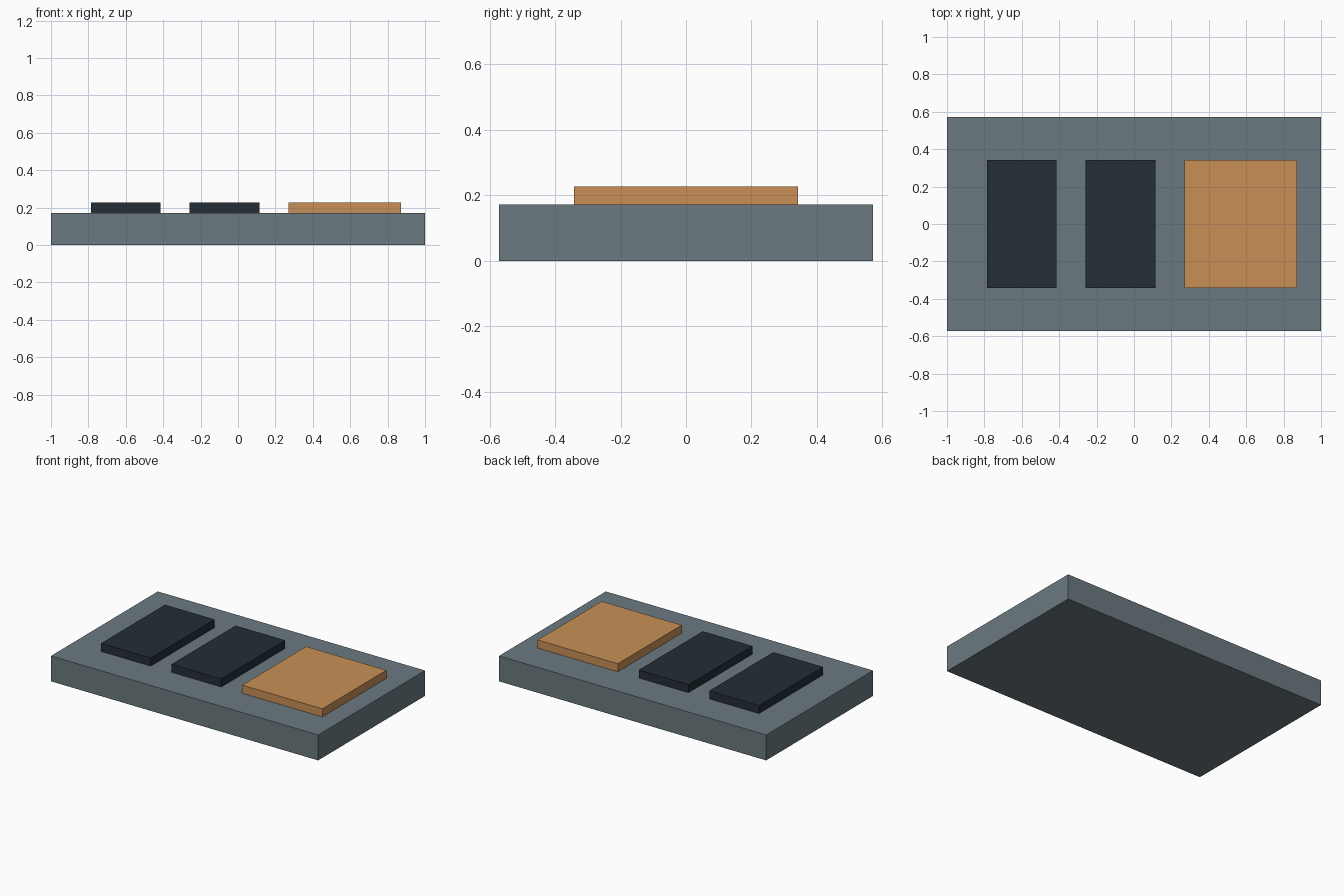
import bpy

# Remove the default cube
cube = bpy.data.objects.get("Cube")
if cube:
    bpy.data.objects.remove(cube, do_unlink=True)


def make_material(name, rgb):
    mat = bpy.data.materials.new(name)
    mat.use_nodes = True
    color = (*rgb, 1.0)
    mat.diffuse_color = color
    mat.node_tree.nodes["Principled BSDF"].inputs["Base Color"].default_value = color
    return mat


def make_block(name, center_x, width, depth, bottom, top, mat):
    bpy.ops.mesh.primitive_cube_add(size=1, location=(center_x, 0, (bottom + top) / 2))
    block = bpy.context.object
    block.name = name
    block.scale = (width, depth, top - bottom)
    bpy.ops.object.transform_apply(location=False, rotation=False, scale=True)
    block.data.materials.append(mat)
    return block


slate = make_material("slate_grey", (0.147, 0.195, 0.216))
navy = make_material("dark_navy", (0.017, 0.027, 0.038))
copper = make_material("warm_copper", (0.578, 0.279, 0.093))

BASE_TOP = 0.172
PAD_TOP = 0.227
PAD_DEPTH = 0.684

# Base slab
make_block("base_slab", 0, 2, 1.142, 0, BASE_TOP, slate)

# Raised pads in a row along the slab
pads = [
    ("right_dark_pad", -0.60, 0.372, navy),
    ("middle_dark_pad", -0.072, 0.372, navy),
    ("left_copper_pad", 0.571, 0.6, copper),
]
for name, x, width, mat in pads:
    make_block(name, x, width, PAD_DEPTH, BASE_TOP, PAD_TOP, mat)
